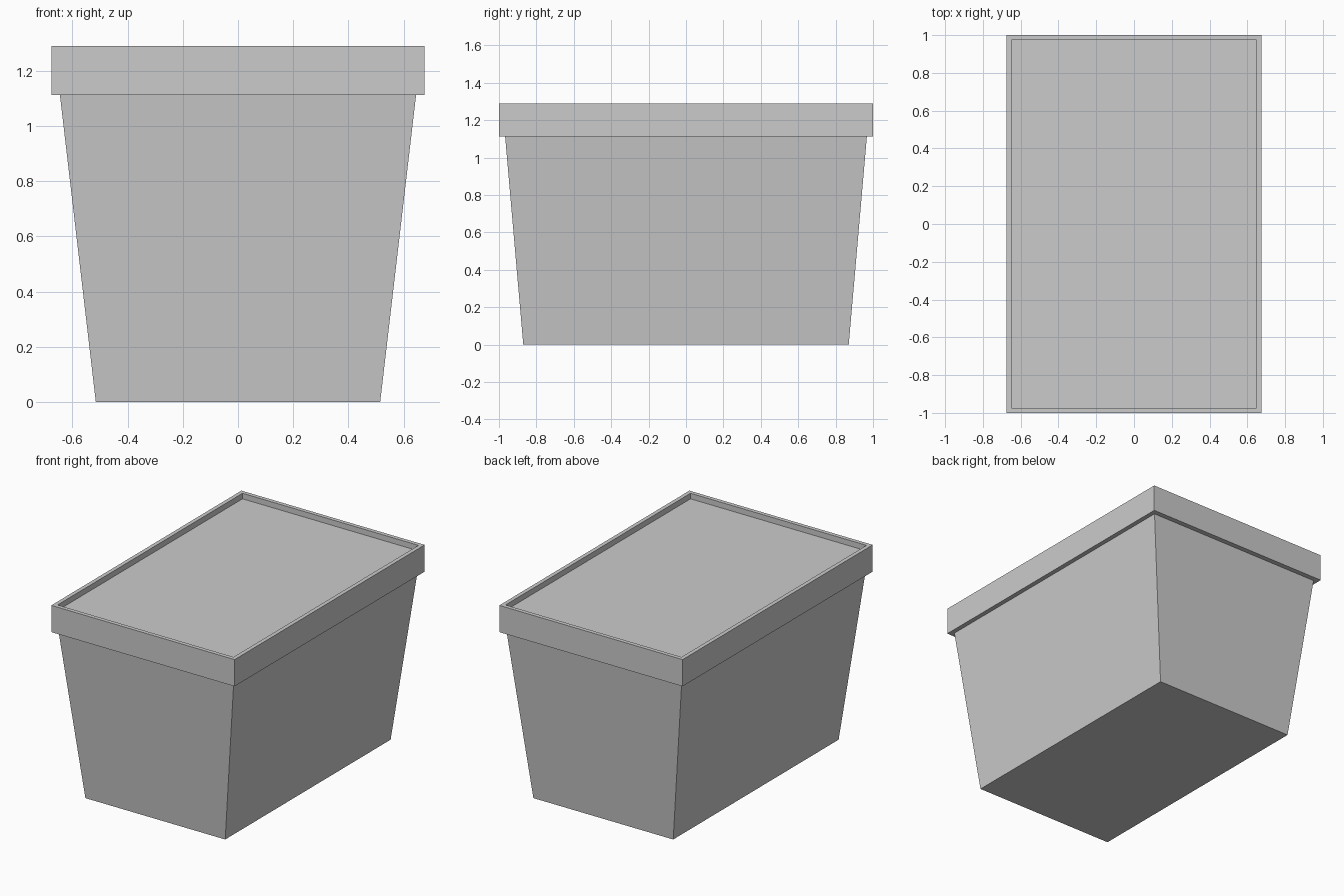
import bpy, bmesh

cube = bpy.data.objects.get("Cube")
if cube:
    bpy.data.objects.remove(cube, do_unlink=True)

# Single light grey plastic
grey = bpy.data.materials.new("light_grey")
grey.use_nodes = True
colour = (0.6, 0.6, 0.6, 1.0)
grey.diffuse_color = colour
grey.node_tree.nodes["Principled BSDF"].inputs["Base Color"].default_value = colour


def stacked_box(name, sections):
    """Closed flat-sided solid through rectangles (half_x, half_y, z)."""
    bm = bmesh.new()
    rings = [[bm.verts.new((sx * hx, sy * hy, z))
              for sx, sy in ((-1, -1), (1, -1), (1, 1), (-1, 1))]
             for hx, hy, z in sections]
    for low, high in zip(rings, rings[1:]):
        for i in range(4):
            j = (i + 1) % 4
            bm.faces.new((low[i], low[j], high[j], high[i]))
    bm.faces.new(rings[0][::-1])
    bm.faces.new(rings[-1])
    bmesh.ops.recalc_face_normals(bm, faces=bm.faces)
    mesh = bpy.data.meshes.new(name)
    bm.to_mesh(mesh)
    bm.free()
    mesh.materials.append(grey)
    obj = bpy.data.objects.new(name, mesh)
    bpy.context.collection.objects.link(obj)
    return obj


# Tapered container, its top tucked slightly into the lid
stacked_box("container_body", [(0.515, 0.87, 0.0),
                               (0.645, 0.967, 1.112),
                               (0.645, 0.967, 1.14)])

# Overhanging lid: outer wall, thin rim, then the shallow recessed panel
stacked_box("lid", [(0.675, 1.0, 1.112),
                    (0.675, 1.0, 1.29),
                    (0.648, 0.973, 1.29),
                    (0.648, 0.973, 1.253)])
